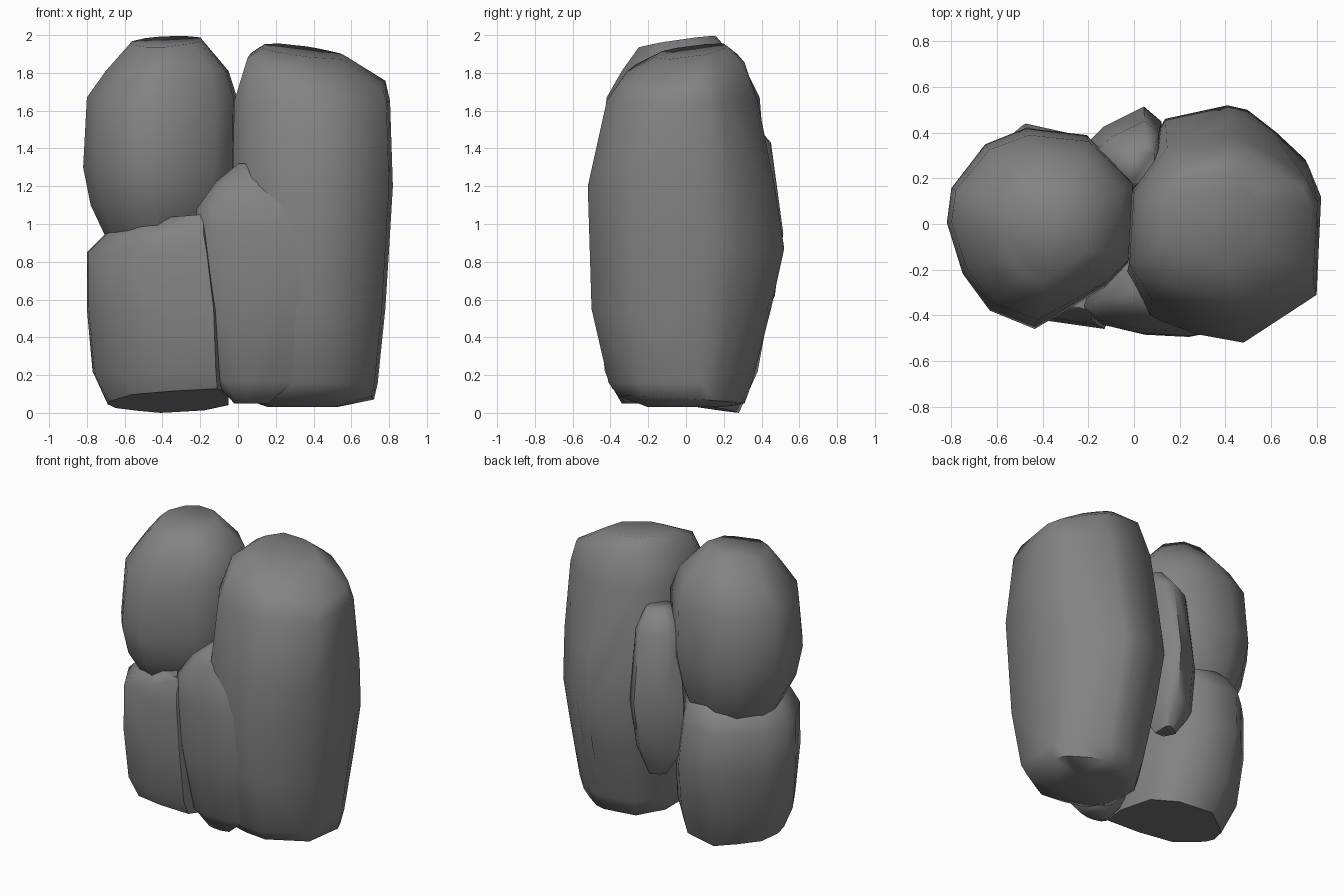
import bpy, bmesh, math

stone = bpy.data.materials.new("dark_stone")
stone.diffuse_color = (.225, .225, .225, 1)


def rock(name, outline, rings, angle=62):
    """Convex boulder: one plan outline refitted to each level.
    ring = (z, x0, x1, y0, y1[, slope_x, slope_y])"""
    xs = [p[0] for p in outline]
    ys = [p[1] for p in outline]
    ax, bx, ay, by = min(xs), max(xs), min(ys), max(ys)
    bm = bmesh.new()
    for z, x0, x1, y0, y1, *slope in rings:
        sx, sy = slope or (0, 0)
        cx, cy = (x0 + x1) / 2, (y0 + y1) / 2
        for px, py in outline:
            x = x0 + (x1 - x0) * (px - ax) / (bx - ax)
            y = y0 + (y1 - y0) * (py - ay) / (by - ay)
            bm.verts.new((x, y, max(0, z + sx * (x - cx) + sy * (y - cy))))
    bmesh.ops.convex_hull(bm, input=bm.verts[:])
    loose = [v for v in bm.verts if not v.link_faces]
    bmesh.ops.delete(bm, geom=loose, context='VERTS')
    bmesh.ops.dissolve_limit(bm, angle_limit=math.radians(2),
                             verts=bm.verts[:], edges=bm.edges[:])
    bmesh.ops.recalc_face_normals(bm, faces=bm.faces[:])
    mesh = bpy.data.meshes.new(name)
    bm.to_mesh(mesh)
    bm.free()
    mesh.materials.append(stone)
    obj = bpy.data.objects.new(name, mesh)
    bpy.context.collection.objects.link(obj)
    bpy.ops.object.select_all(action='DESELECT')
    obj.select_set(True)
    bpy.context.view_layer.objects.active = obj
    bpy.ops.object.shade_smooth_by_angle(angle=math.radians(angle))
    return obj


# Tall boulder on the right
rock("tall_boulder",
     [(.14, .46), (.42, .52), (.51, .50), (.64, .40), (.77, .28), (.82, .15),
      (.80, -.30), (.48, -.52), (.27, -.48), (.07, -.40), (-.03, -.2),
      (-.01, .2), (.09, .36)],
     [(.03, .16, .52, -.20, .20),
      (.07, .07, .72, -.36, .31, .02, -.06),
      (.16, .04, .74, -.41, .35),
      (.55, -.01, .78, -.50, .45),
      (.87, -.03, .80, -.51, .52),
      (1.20, -.03, .82, -.52, .47),
      (1.65, -.02, .805, -.42, .38),
      (1.82, .05, .78, -.34, .31, -.2, .12),
      (1.915, .13, .56, -.17, .22, -.13, .14)])

# Round boulder at upper left
rock("upper_boulder",
     [(-.80, .15), (-.65, .34), (-.47, .41), (-.2, .38), (-.1, .28),
      (0, .18), (-.02, -.18), (-.12, -.28), (-.43, -.46), (-.63, -.38),
      (-.75, -.22), (-.82, 0)],
     [(.80, -.60, -.15, -.20, .25),
      (.93, -.70, -.12, -.30, .32),
      (1.10, -.78, -.05, -.41, .38),
      (1.30, -.82, -.01, -.46, .42),
      (1.67, -.80, -.005, -.42, .39),
      (1.81, -.70, -.05, -.34, .32),
      (1.965, -.57, -.20, -.25, .16, .05, .14)])

# Blocky boulder at lower left, with a slanted underside
rock("lower_boulder",
     [(-.80, .02), (-.75, .18), (-.61, .32), (-.47, .44), (-.2, .38),
      (-.05, .2), (-.05, -.2), (-.12, -.47), (-.4, -.43), (-.65, -.34),
      (-.79, -.09)],
     [(.06, -.69, -.05, -.39, .28, .03, -.18),
      (.22, -.77, -.05, -.43, .38),
      (.55, -.80, -.06, -.46, .44),
      (.85, -.80, -.10, -.44, .43),
      (.95, -.70, -.13, -.42, .38),
      (1.04, -.50, -.15, -.38, .30, .08, 0)], 52)

# Wedge stone in the front gap, its right side sunk in the tall boulder
rock("front_wedge",
     [(-.2, -.38), (-.12, -.45), (.05, -.49), (.25, -.50), (.46, -.46),
      (.38, -.1), (0, -.1), (-.14, -.2)],
     [(.05, -.02, .16, -.34, -.2),
      (.17, -.13, .30, -.41, -.1),
      (.60, -.19, .44, -.495, -.1),
      (.95, -.22, .46, -.49, -.1),
      (1.08, -.22, .44, -.47, -.1),
      (1.22, -.12, .36, -.42, -.1),
      (1.32, .0, .25, -.36, -.12)])

# Narrow stone in the back gap
rock("back_wedge",
     [(-.2, .35), (-.12, .43), (.04, .51), (.11, .45), (.1, .15), (-.1, .15)],
     [(.43, -.07, .04, .25, .38),
      (.62, -.20, .09, .15, .47),
      (.95, -.22, .12, .12, .515),
      (1.43, -.17, .11, .15, .45),
      (1.56, -.06, .09, .18, .34)])
